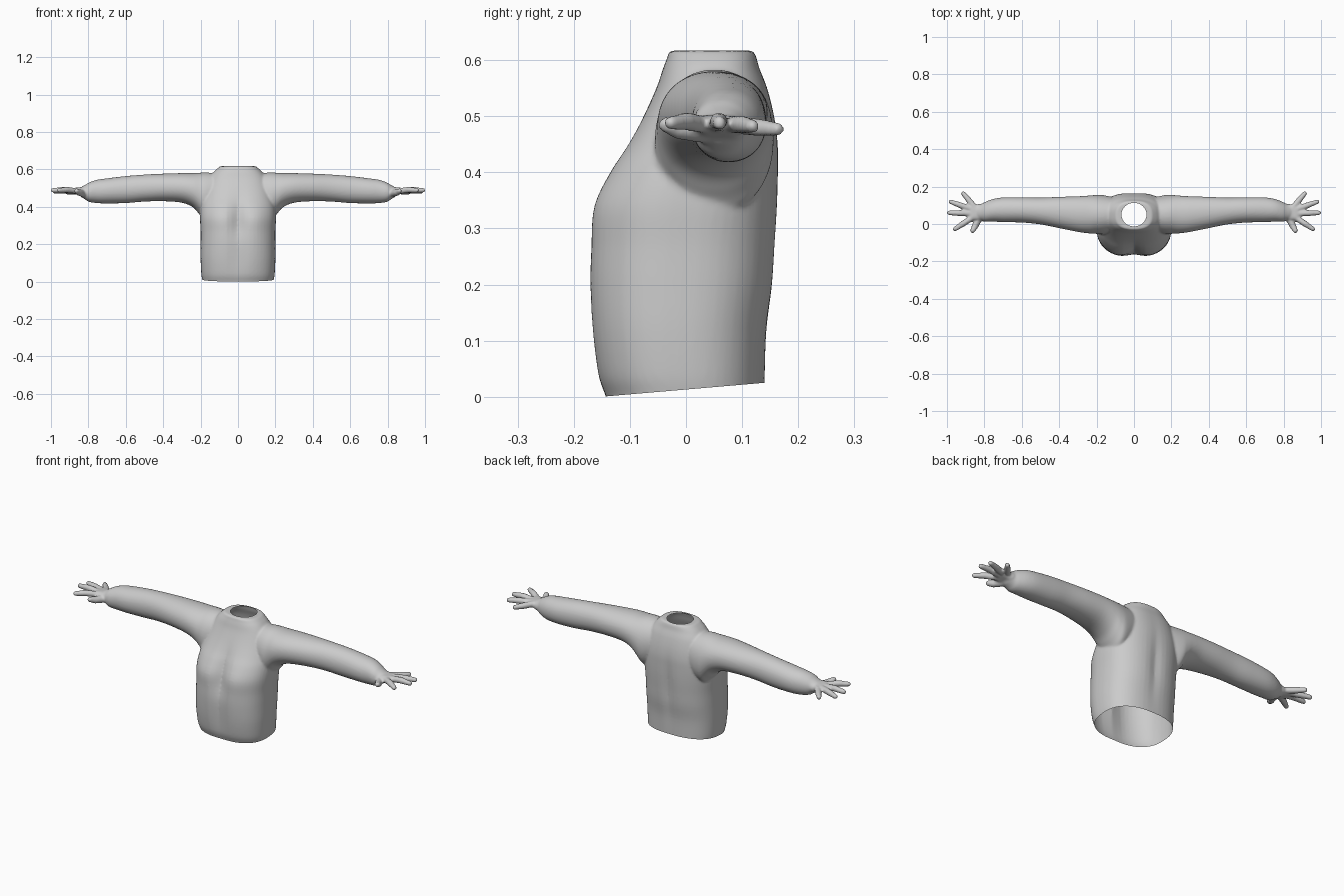
import bpy, bmesh, math
from mathutils import Vector

if "Cube" in bpy.data.objects:
    bpy.data.objects.remove(bpy.data.objects["Cube"])

parts = bpy.data.meshes.new("upper_body")
body = bpy.data.objects.new("upper_body", parts)
bpy.context.collection.objects.link(body)
bm = bmesh.new()


def catmull(a, b, c, d, t):
    return [0.5 * (2 * q + (r - p) * t + (2 * p - 5 * q + 4 * r - s) * t * t
            + (3 * q - p - 3 * r + s) * t ** 3) for p, q, r, s in zip(a, b, c, d)]


def loft(sections, power, place, sides=56, steps=4):
    """Closed tube through (position, u min, u max, v min, v max) sections."""
    n = len(sections)
    rows = []
    for i in range(n - 1):
        quad = [sections[max(0, min(n - 1, i + k))] for k in (-1, 0, 1, 2)]
        rows += [catmull(*quad, j / steps) for j in range(steps)]
    rows.append(sections[-1])
    rings = []
    for p, u0, u1, v0, v1 in rows:
        ring = []
        for k in range(sides):
            a = 2 * math.pi * k / sides
            c, s = math.cos(a), math.sin(a)
            u = (u0 + u1) / 2 + (u1 - u0) / 2 * math.copysign(abs(c) ** (2 / power), c)
            v = (v0 + v1) / 2 + (v1 - v0) / 2 * math.copysign(abs(s) ** (2 / power), s)
            ring.append(bm.verts.new(place(p, u, v)))
        rings.append(ring)
    for r0, r1 in zip(rings, rings[1:]):
        for k in range(sides):
            m = (k + 1) % sides
            bm.faces.new((r0[k], r0[m], r1[m], r1[k]))
    bm.faces.new(rings[0][::-1])
    bm.faces.new(rings[-1])


def blob(balls):
    """Convex skin around (x, y, z, radius) balls."""
    tmp = bmesh.new()
    for x, y, z, r in balls:
        made = bmesh.ops.create_icosphere(tmp, subdivisions=2, radius=r)
        bmesh.ops.translate(tmp, verts=made["verts"], vec=(x, y, z))
    hull = bmesh.ops.convex_hull(tmp, input=tmp.verts[:])
    junk = {g for g in hull["geom_interior"] if isinstance(g, bmesh.types.BMVert)}
    bmesh.ops.delete(tmp, geom=list(junk), context="VERTS")
    new = {v: bm.verts.new(v.co) for v in tmp.verts}
    for f in tmp.faces:
        bm.faces.new([new[v] for v in f.verts])
    tmp.free()


# torso, with a soft valley between the two chest lobes
def torso_place(z, x, y):
    if y < 0.0:
        w = math.exp(-((z - 0.34) / 0.10) ** 2) * min(1, -y / 0.08)
        y += w * (0.03 * math.exp(-(x / 0.035) ** 2) - 0.006 * math.exp(-((abs(x) - 0.1) / 0.05) ** 2))
        y += 0.012 * math.exp(-(x / 0.05) ** 2) * math.exp(-((z - 0.15) / 0.12) ** 2) * min(1, -y / 0.08)
    elif y > 0.05:
        y -= 0.01 * math.exp(-(x / 0.03) ** 2) * math.exp(-((z - 0.28) / 0.15) ** 2)
    return Vector((x, y, z))


loft([(-0.05, -0.185, 0.185, -0.13, 0.14), (0.0, -0.19, 0.19, -0.145, 0.14),
      (0.04, -0.196, 0.196, -0.16, 0.141), (0.12, -0.2, 0.2, -0.172, 0.145),
      (0.2, -0.2, 0.2, -0.176, 0.156), (0.27, -0.2, 0.2, -0.172, 0.161),
      (0.34, -0.203, 0.203, -0.165, 0.165), (0.4, -0.2, 0.2, -0.137, 0.166),
      (0.45, -0.19, 0.19, -0.105, 0.165), (0.5, -0.175, 0.175, -0.077, 0.158),
      (0.55, -0.155, 0.155, -0.053, 0.145), (0.585, -0.13, 0.13, -0.041, 0.131),
      (0.603, -0.112, 0.112, -0.034, 0.126), (0.617, -0.095, 0.095, -0.03, 0.121)],
     2.5, torso_place)

arm = [(0.0, -0.02, 0.11, 0.42, 0.57), (0.1, -0.04, 0.14, 0.36, 0.578),
       (0.17, -0.055, 0.155, 0.325, 0.583), (0.205, -0.052, 0.155, 0.358, 0.582),
       (0.24, -0.05, 0.152, 0.397, 0.58), (0.3, -0.042, 0.148, 0.422, 0.58),
       (0.4, -0.022, 0.145, 0.43, 0.577), (0.5, -0.002, 0.141, 0.428, 0.572),
       (0.6, 0.008, 0.143, 0.42, 0.564), (0.7, 0.01, 0.142, 0.418, 0.552),
       (0.755, 0.013, 0.133, 0.42, 0.544), (0.795, 0.012, 0.118, 0.426, 0.53),
       (0.815, 0.018, 0.108, 0.438, 0.518), (0.84, 0.025, 0.1, 0.453, 0.505)]
fingers = [((0.85, 0.088), (0.913, 0.163), 0.477), ((0.865, 0.078), (0.98, 0.119), 0.482),
           ((0.87, 0.056), (0.99, 0.06), 0.488), ((0.865, 0.034), (0.957, -0.027), 0.488)]

for side in (-1, 1):
    # sleeve-shaped arm
    loft(arm, 2.1, lambda x, y, z: Vector((side * x, y, z)))
    # palm
    blob([(side * 0.825, 0.04, 0.478, 0.024), (side * 0.825, 0.085, 0.478, 0.024),
          (side * 0.868, 0.036, 0.486, 0.017), (side * 0.868, 0.08, 0.484, 0.017)])
    # fingers
    for (x0, y0), (x1, y1), z in fingers:
        xm, ym = x0 * 0.45 + x1 * 0.55, y0 * 0.45 + y1 * 0.55
        blob([(side * x0, y0, 0.485, 0.016), (side * xm, ym, z + 0.003, 0.0165)])
        blob([(side * xm, ym, z + 0.003, 0.0165), (side * x1, y1, z, 0.0125)])
    # thumb
    blob([(side * 0.83, 0.03, 0.472, 0.02), (side * 0.85, -0.012, 0.476, 0.018)])
    blob([(side * 0.85, -0.012, 0.476, 0.018), (side * 0.863, -0.036, 0.485, 0.014)])

bmesh.ops.recalc_face_normals(bm, faces=bm.faces[:])
bm.to_mesh(parts)
bm.free()

# fuse everything into one skin
bpy.context.view_layer.objects.active = body
body.select_set(True)
fuse = body.modifiers.new("fuse", "REMESH")
fuse.mode = "VOXEL"
fuse.voxel_size = 0.006
soft = body.modifiers.new("soften", "SMOOTH")
soft.factor = 0.5
soft.iterations = 4
for name in ("fuse", "soften"):
    bpy.ops.object.modifier_apply(modifier=name)

# open the waist and the neck
bm = bmesh.new()
bm.from_mesh(body.data)
bmesh.ops.bisect_plane(bm, geom=bm.verts[:] + bm.edges[:] + bm.faces[:], plane_co=(0, -0.14, 0.001),
                       plane_no=Vector((0, -0.024, 0.28)).normalized(), clear_inner=True)
NX, NY, CY = 0.067, 0.063, 0.05
hole = [f for f in bm.faces if f.calc_center_median().z > 0.59
        and (f.calc_center_median().x / NX) ** 2 + ((f.calc_center_median().y - CY) / NY) ** 2 < 1]
bmesh.ops.delete(bm, geom=hole, context="FACES")
for v in bm.verts:
    if v.is_boundary and v.co.z > 0.55:
        a = math.atan2((v.co.y - CY) / NY, v.co.x / NX)
        v.co.x, v.co.y = NX * math.cos(a), CY + NY * math.sin(a)
bm.to_mesh(body.data)
bm.free()
bpy.ops.object.shade_smooth()
